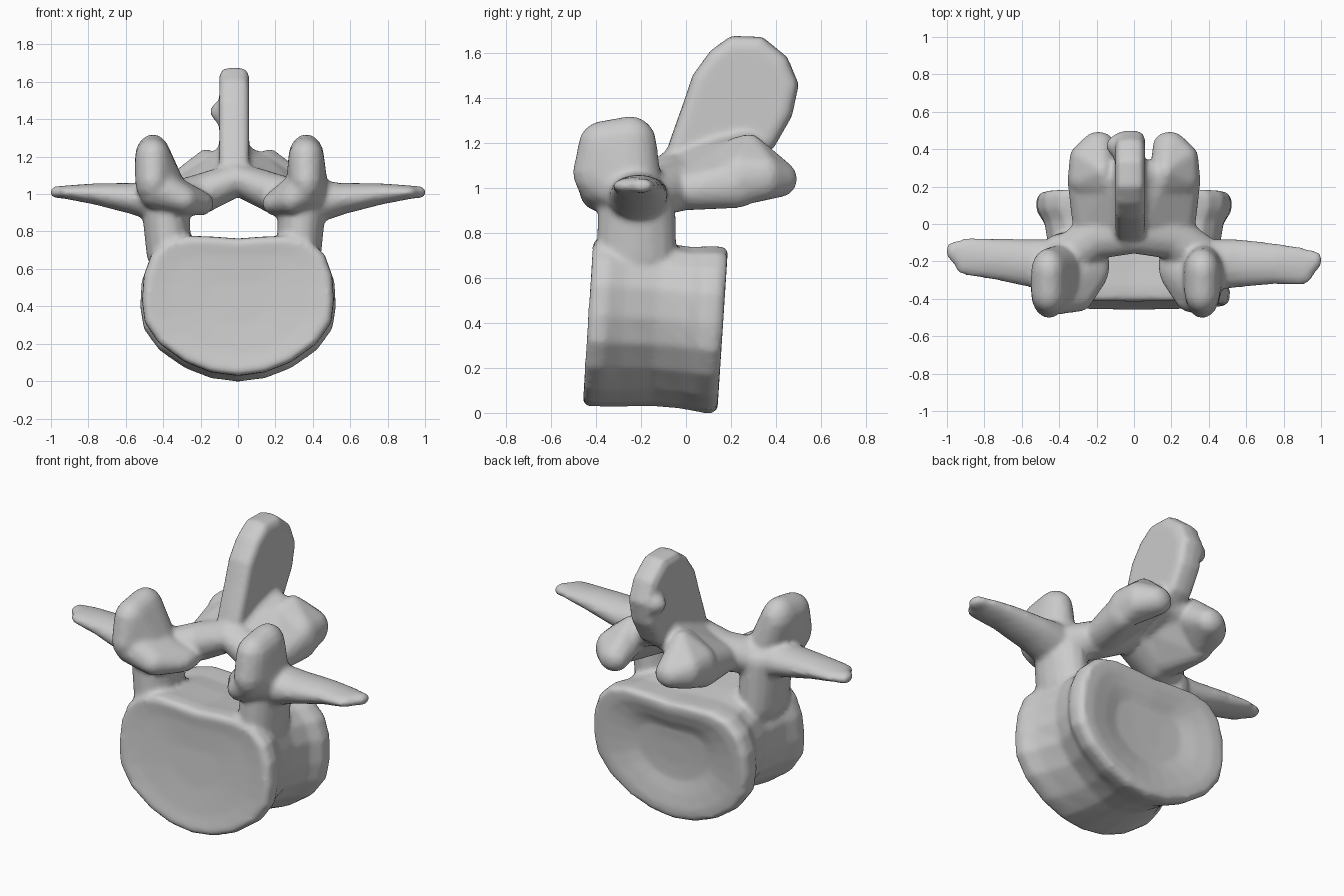
import bpy, bmesh, math
from mathutils import Vector

bone = bmesh.new()


def add_part(bm):
    bmesh.ops.recalc_face_normals(bm, faces=bm.faces)
    me = bpy.data.meshes.new("part")
    bm.to_mesh(me)
    bm.free()
    bone.from_mesh(me)
    bpy.data.meshes.remove(me)


def hull(*blobs):
    """Convex skin around ellipsoids given as (centre, radii)."""
    bm = bmesh.new()
    for c, r in blobs:
        for i in range(9):
            a = math.pi * i / 8
            for j in range(16 if 0 < i < 8 else 1):
                b = math.tau * j / 16
                bm.verts.new((c[0] + r[0] * math.sin(a) * math.cos(b),
                              c[1] + r[1] * math.sin(a) * math.sin(b),
                              c[2] + r[2] * math.cos(a)))
    res = bmesh.ops.convex_hull(bm, input=bm.verts)
    junk = set(res["geom_interior"]) | set(res["geom_unused"])
    bmesh.ops.delete(bm, geom=[g for g in junk if isinstance(g, bmesh.types.BMVert)],
                     context='VERTS')
    add_part(bm)


def chain(*blobs):
    for a, b in zip(blobs, blobs[1:]):
        hull(a, b)


def loft(rings):
    bm = bmesh.new()
    loops = [[bm.verts.new(p) for p in ring] for ring in rings]
    n = len(loops[0])
    for a, b in zip(loops, loops[1:]):
        for i in range(n):
            bm.faces.new((a[i], a[(i + 1) % n], b[(i + 1) % n], b[i]))
    bm.faces.new(loops[0])
    bm.faces.new(loops[-1])
    add_part(bm)


# vertebral body: waisted drum with dished ends (y, x scale, z scale, z shift, lower taper)
half = [(0.0, .77), (.14, .78), (.28, .785), (.40, .755), (.475, .68), (.515, .57), (.525, .43),
        (.51, .31), (.43, .195), (.29, .095), (.15, .04), (0.0, .02)]
outline = half + [(-x, z) for x, z in half[-2:0:-1]]
sections = [(-.415, .30, .30, 0, 0), (-.425, .70, .70, 0, 0), (-.438, .92, .92, 0, 0),
            (-.418, .97, .975, 0, 0), (-.36, .98, .98, 0, 0), (-.28, .93, .97, -.005, .08),
            (-.13, .89, .95, -.01, .18), (.00, .93, .94, -.025, .12), (.07, 1.0, .96, -.03, .04),
            (.13, 1.0, .975, -.035, .02), (.165, .96, .94, -.035, .02), (.165, .82, .80, -.035, 0),
            (.145, .62, .60, -.03, 0), (.12, .44, .42, -.02, 0), (.115, .2, .2, -.02, 0)]
rings = []
for y, sx, sz, dz, taper in sections:
    ring = []
    for x, z in outline:
        zz = .42 + (z - .42) * sz + dz
        pinch = 1 - taper * max(0, .5 - z) / .4
        ring.append((x * sx * pinch, y + .065 * (zz - .4), zz))
    rings.append(ring)
loft(rings)

# paired parts: (side, pedicle x, superior process x, transverse tip y)
for s, px, sx, ty in ((-1, .37, .455, -.175), (1, .325, .365, -.225)):
    # pedicle
    hull(((s * px, -.22, .68), (.12, .18, .10)), ((s * px, -.21, .85), (.11, .16, .1)),
         ((s * (px + .02), -.22, .97), (.13, .17, .10)))
    # superior articular process
    hull(((s * sx, -.37, 1.07), (.095, .135, .13)), ((s * sx, -.36, 1.19), (.095, .12, .11)),
         ((s * sx, -.25, 1.20), (.095, .12, .12)), ((s * .37, -.25, .97), (.12, .15, .09)))
    hull(((s * sx, -.36, 1.04), (.08, .13, .12)), ((s * .29, -.36, .97), (.08, .11, .08)),
         ((s * .2, -.22, .95), (.07, .13, .065)))
    # transverse process
    chain(((s * .40, -.22, .96), (.10, .14, .12)), ((s * .55, -.21, .975), (.08, .13, .085)),
          ((s * .75, (ty - .2) / 2, 1.0), (.07, .11, .058)),
          ((s * .90, ty, 1.01), (.07, .10, .038)))
    chain(((s * .90, ty, 1.01), (.06, .095, .036)), ((s * .97, ty + .03, 1.01), (.035, .05, .032)))
    # lamina
    chain(((s * .33, -.16, .97), (.12, .12, .10)), ((s * .20, -.06, 1.0), (.09, .13, .11)),
          ((s * .0, -.03, 1.08), (.07, .13, .09)))
    # inferior articular process
    hull(((s * .22, -.0, .99), (.11, .10, .09)), ((s * .13, .22, 1.13), (.07, .10, .09)),
         ((s * .27, .22, 1.02), (.085, .12, .11)), ((s * .06, .05, 1.10), (.06, .1, .08)))
    hull(((s * .15, .24, 1.14), (.07, .09, .09)), ((s * .27, .24, 1.04), (.085, .10, .12)),
         ((s * .17, .28, 1.17), (.06, .07, .07)), ((s * .27, .35, 1.05), (.075, .08, .10)),
         ((s * .19, .42, 1.04), (.09, .075, .08)))
    # web between inferior process and spinous process
    hull(((s * .03, .10, 1.14), (.06, .1, .08)), ((s * .13, .26, 1.14), (.05, .09, .08)),
         ((0, .26, 1.19), (.06, .08, .08)))

# spinous process: rounded blade
blade = [(-.14, 1.02), (-.10, 1.12), (-.06, 1.24), (-.01, 1.38), (.03, 1.50), (.11, 1.61),
         (.20, 1.675), (.34, 1.67), (.45, 1.58), (.50, 1.46), (.47, 1.32), (.39, 1.18),
         (.28, 1.10), (.05, 1.02)]
mid = Vector((.2, 1.36))
sides = []
for x, k in ((-.10, .86), (-.08, .98), (-.02, 1.01), (.04, .98), (.06, .86)):
    sides.append([(x, mid.x + (y - mid.x) * k, mid.y + (z - mid.y) * k) for y, z in blade])
loft(sides)
# spinous tip knob and root
hull(((-.05, .42, 1.44), (.10, .07, .07)), ((-.02, .36, 1.42), (.06, .09, .12)))
hull(((-.02, -.02, 1.10), (.11, .12, .08)), ((-.02, .24, 1.19), (.12, .1, .09)))

# fuse all parts into one smooth bone
mesh = bpy.data.meshes.new("vertebra")
bone.to_mesh(mesh)
bone.free()
obj = bpy.data.objects.new("vertebra", mesh)
bpy.context.collection.objects.link(obj)
rem = obj.modifiers.new("fuse", 'REMESH')
rem.mode = 'VOXEL'
rem.voxel_size = .016
rem.use_smooth_shade = True
smo = obj.modifiers.new("soften", 'SMOOTH')
smo.factor = .5
smo.iterations = 3
